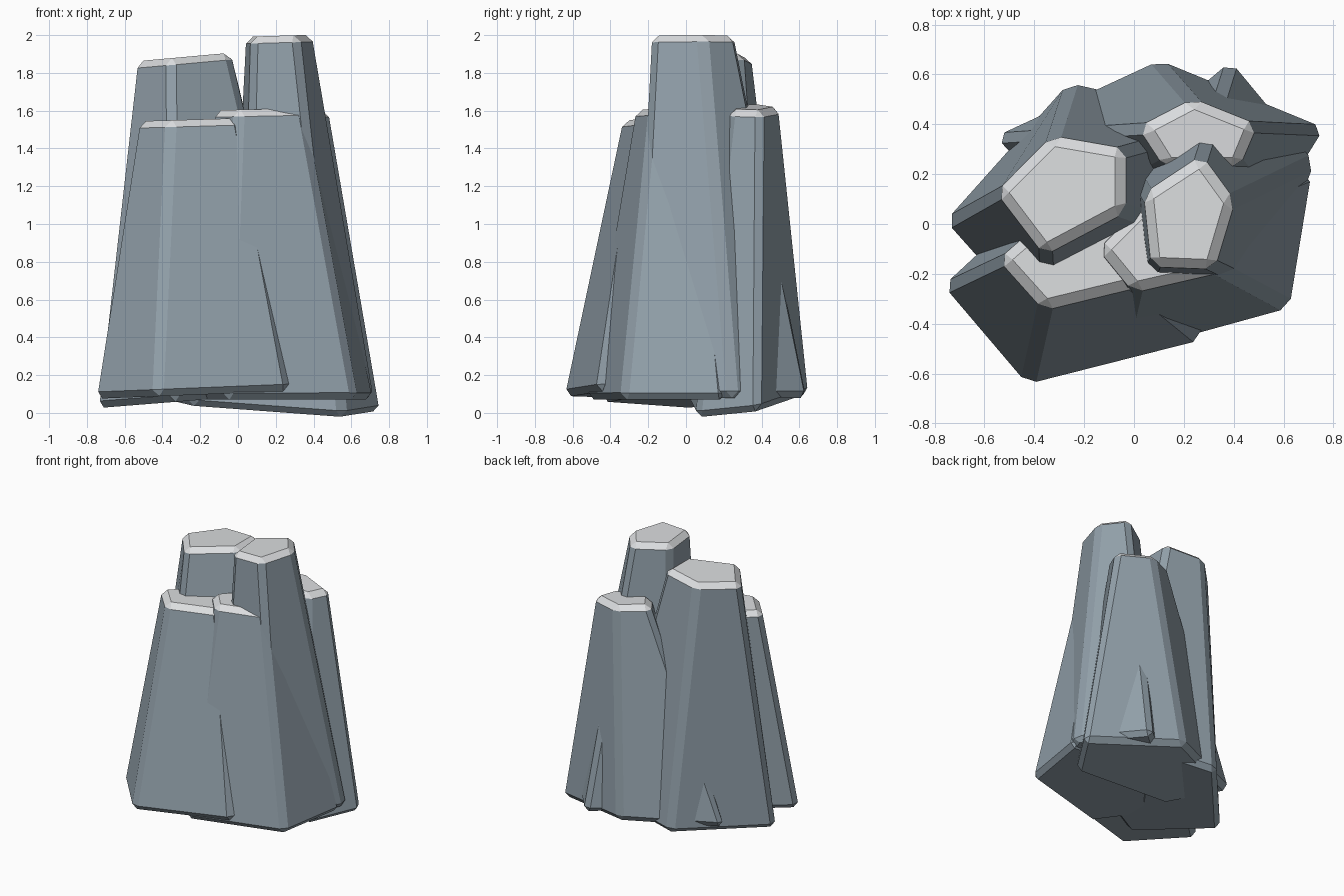
import bpy, bmesh
from mathutils import Vector

if "Cube" in bpy.data.objects:
    bpy.data.objects.remove(bpy.data.objects["Cube"], do_unlink=True)


def flat_material(name, colour):
    mat = bpy.data.materials.new(name)
    mat.use_nodes = True
    mat.diffuse_color = (*colour, 1)
    shader = next(n for n in mat.node_tree.nodes if n.type == 'BSDF_PRINCIPLED')
    shader.inputs["Base Color"].default_value = (*colour, 1)
    shader.inputs["Roughness"].default_value = 0.9
    return mat


ROCK = flat_material("blue grey rock", (0.29, 0.355, 0.405))
CAP = flat_material("pale cap", (0.71, 0.725, 0.74))


def ring(bm, outline, height, lean):
    """Corner vertices of one end, lying on a tilted plane."""
    return [bm.verts.new((x, y, height + lean[0] * x + lean[1] * y)) for x, y in outline]


def column(name, top, base, top_z, base_z, top_lean=(0, 0), base_lean=(0, 0), chamfer=0.037):
    """Tapered five-sided rock column with chamfered edges and a pale cap."""
    bm = bmesh.new()
    upper = ring(bm, top, top_z, top_lean)
    lower = ring(bm, base, base_z, base_lean)
    bm.faces.new(upper)
    bm.faces.new(lower[::-1])
    count = len(top)
    for i in range(count):
        j = (i + 1) % count
        bm.faces.new((lower[i], lower[j], upper[j], upper[i]))
    bmesh.ops.recalc_face_normals(bm, faces=bm.faces[:])
    bmesh.ops.bevel(bm, geom=bm.edges[:], offset=chamfer, segments=1,
                    affect='EDGES', profile=0.5, clamp_overlap=True)
    # Everything facing well upward, including the top chamfer, is pale
    bm.normal_update()
    for face in bm.faces:
        face.material_index = int(face.normal.z > 0.42)
    mesh = bpy.data.meshes.new(name)
    bm.to_mesh(mesh)
    bm.free()
    mesh.materials.append(ROCK)
    mesh.materials.append(CAP)
    obj = bpy.data.objects.new(name, mesh)
    bpy.context.collection.objects.link(obj)
    return obj


# Outlines run anticlockwise seen from above
column("left_column",
       top=[(-.55, .13), (-.36, -.12), (-.04, .05), (-.04, .3), (-.33, .35)],
       base=[(-.76, .01), (-.34, -.46), (.38, -.1), (.4, .42), (-.26, .57)],
       top_z=1.91, base_z=.085, top_lean=(.09, 0), base_lean=(.08, 0))

column("back_column",
       top=[(.49, .4), (.24, .5), (.03, .39), (.13, .23), (.42, .23)],
       base=[(.77, .385), (.1, .66), (-.57, .35), (-.25, .02), (.56, .05)],
       top_z=1.64, base_z=.01, top_lean=(-.08, 0), base_lean=(-.08, .15))

column("tall_column",
       top=[(.04, .12), (.07, -.17), (.32, -.18), (.4, .09), (.27, .27)],
       base=[(-.06, .28), (.02, -.28), (.53, -.28), (.73, .25), (.39, .66)],
       top_z=1.99, base_z=.08, top_lean=(.03, 0))

column("front_left_column",
       top=[(-.54, -.14), (-.36, -.34), (.01, -.25), (0, 0), (-.32, .05)],
       base=[(-.77, -.25), (-.43, -.65), (.28, -.47), (.22, .1), (-.36, .13)],
       top_z=1.56, base_z=.105, top_lean=(.03, 0), base_lean=(.04, 0))

column("front_right_column",
       top=[(-.14, -.1), (0, -.27), (.35, -.19), (.38, .07), (.05, .09)],
       base=[(-.3, -.2), (-.06, -.53), (.63, -.34), (.72, .21), (.06, .25)],
       top_z=1.605, base_z=.07, top_lean=(.02, 0))
